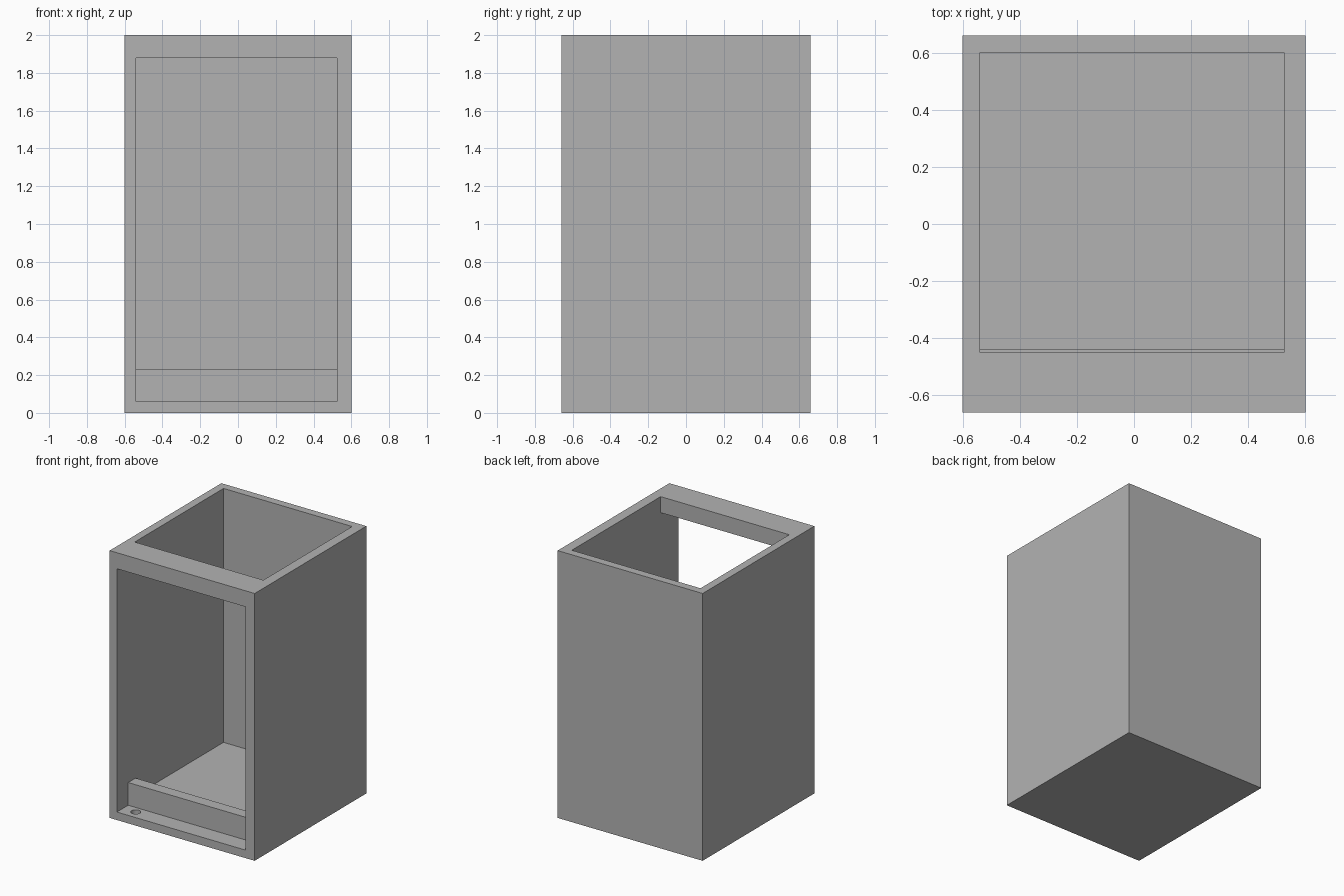
import bpy
import bmesh
from mathutils import Matrix

cube = bpy.data.objects.get("Cube")
if cube:
    bpy.data.objects.remove(cube, do_unlink=True)

grey = bpy.data.materials.new("plain grey")
grey.use_nodes = True
grey.diffuse_color = (0.45, 0.45, 0.45, 1)
grey.node_tree.nodes["Principled BSDF"].inputs["Base Color"].default_value = (0.45, 0.45, 0.45, 1)


def add_object(name, bm):
    bmesh.ops.recalc_face_normals(bm, faces=bm.faces)
    mesh = bpy.data.meshes.new(name)
    bm.to_mesh(mesh)
    bm.free()
    mesh.materials.append(grey)
    obj = bpy.data.objects.new(name, mesh)
    bpy.context.collection.objects.link(obj)
    return obj


def side_extrusion(name, profile, x0, x1):
    """Extrude a (y, z) outline from x0 to x1."""
    bm = bmesh.new()
    face = bm.faces.new([bm.verts.new((x0, y, z)) for y, z in profile])
    ext = bmesh.ops.extrude_face_region(bm, geom=[face])
    moved = [g for g in ext["geom"] if isinstance(g, bmesh.types.BMVert)]
    bmesh.ops.translate(bm, verts=moved, vec=(x1 - x0, 0, 0))
    return add_object(name, bm)


def cut(target, cutter):
    cutter.hide_render = True
    mod = target.modifiers.new("cut", "BOOLEAN")
    mod.operation = "DIFFERENCE"
    mod.solver = "EXACT"
    mod.object = cutter
    bpy.ops.object.select_all(action="DESELECT")
    target.select_set(True)
    bpy.context.view_layer.objects.active = target
    bpy.ops.object.modifier_apply(modifier=mod.name)
    bpy.data.objects.remove(cutter, do_unlink=True)


# Outer block of the case
W, D, H = 0.60, 0.66, 2.0
case = side_extrusion("case_body", [(-D, 0), (D, 0), (D, H), (-D, H)], -W, W)

# Interior: front opening, raised rail, floor, open top and lintel in one outline
interior = [(-0.8, 0.06), (-0.527, 0.06), (-0.527, 0.23), (-0.44, 0.23), (-0.44, 0.10),
            (0.6, 0.10), (0.6, 2.1), (-0.45, 2.1), (-0.45, 1.88), (-0.8, 1.88)]
cut(case, side_extrusion("interior_cutter", interior, -0.54, 0.525))

# Small round hole in the front ledge
bm = bmesh.new()
bmesh.ops.create_cone(bm, cap_ends=True, segments=32, radius1=0.034, radius2=0.034,
                      depth=0.08, matrix=Matrix.Translation((-0.437, -0.585, 0.07)))
cut(case, add_object("hole_cutter", bm))
